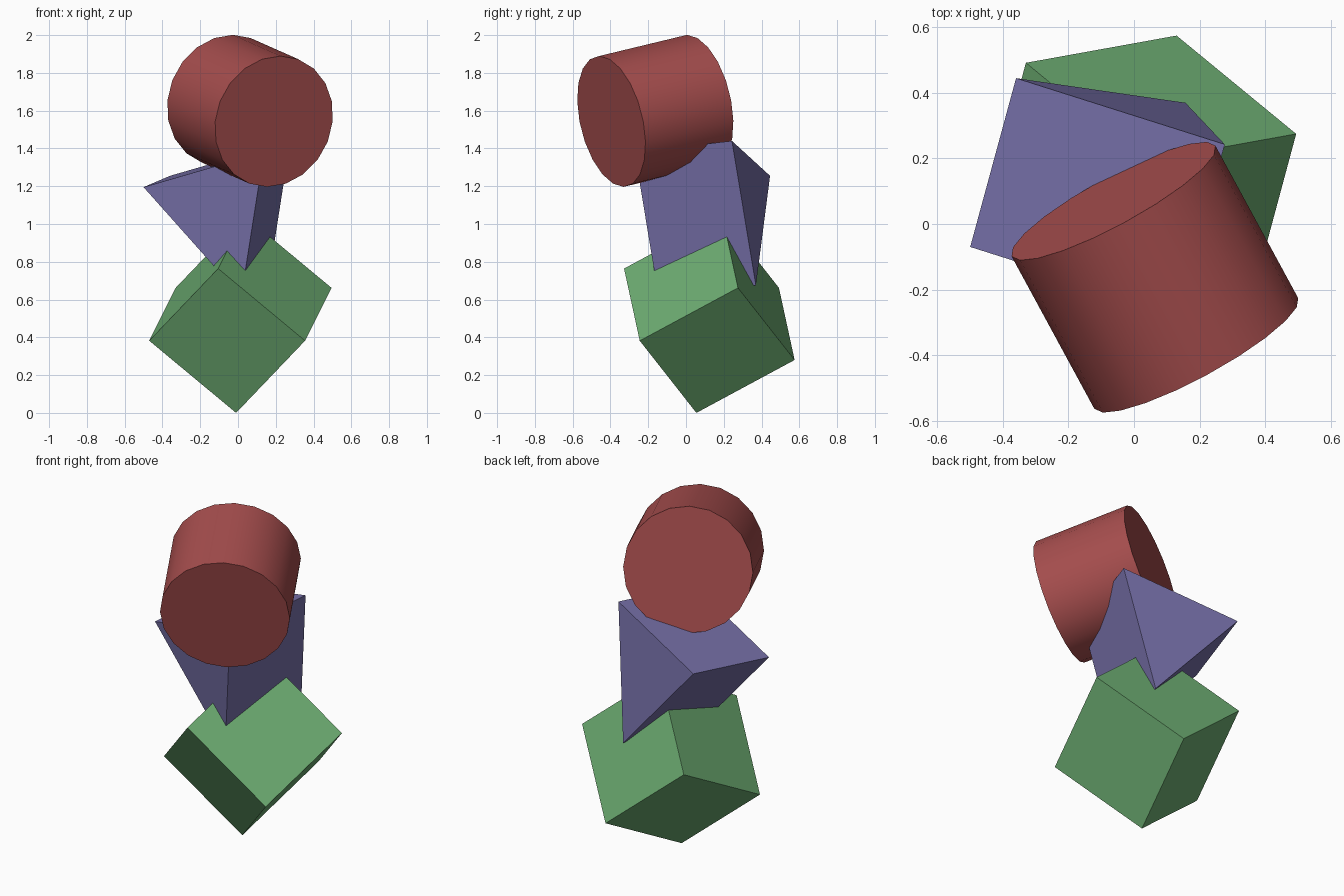
import bpy, bmesh, math
from mathutils import Vector

if "Cube" in bpy.data.objects:
    bpy.data.objects.remove(bpy.data.objects["Cube"])


def finish(name, bm, colour):
    bmesh.ops.recalc_face_normals(bm, faces=bm.faces[:])
    me = bpy.data.meshes.new(name)
    bm.to_mesh(me)
    bm.free()
    ob = bpy.data.objects.new(name, me)
    bpy.context.collection.objects.link(ob)
    mat = bpy.data.materials.new(name + "_colour")
    mat.diffuse_color = (*colour, 1)
    mat.use_nodes = True
    mat.node_tree.nodes["Principled BSDF"].inputs["Base Color"].default_value = mat.diffuse_color
    me.materials.append(mat)
    return ob


def prism(name, base, direction, colour):
    """Extrude a flat polygon along a direction."""
    bm = bmesh.new()
    face = bm.faces.new([bm.verts.new(p) for p in base])
    ext = bmesh.ops.extrude_face_region(bm, geom=[face], use_keep_orig=True)
    verts = [g for g in ext["geom"] if isinstance(g, bmesh.types.BMVert)]
    bmesh.ops.translate(bm, verts=verts, vec=direction)
    return finish(name, bm, colour)


# Bottom cube balanced on one corner
corner = Vector((-0.01, 0.055, 0))
e1 = Vector((0.14, 0.52, 0.28))
e2 = Vector((0.365, -0.30, 0.382))
e3 = Vector((-0.46, -0.083, 0.382))
prism("bottom_block", [corner, corner + e2, corner + e2 + e3, corner + e3],
      e1, (0.15, 0.41, 0.165))

# Middle triangular wedge, point down
prism("middle_wedge", [(-0.36, 0.445, 1.255), (0.277, 0.243, 1.44), (0.157, 0.37, 0.675)],
      Vector((-0.14, -0.515, -0.06)), (0.18, 0.16, 0.39))

# Top tilted drum, with one rim vertex pointing up
front, back = Vector((0.19, -0.395, 1.543)), Vector((-0.0625, 0.07, 1.655))
axis = (back - front).normalized()
up = (Vector((0, 0, 1)) - axis * axis.z).normalized()
side = up.cross(axis)
SIDES, RADIUS = 20, 0.354
rim = [front + RADIUS * (up * math.cos(a) + side * math.sin(a))
       for a in (2 * math.pi * i / SIDES for i in range(SIDES))]
drum = prism("top_drum", rim, back - front, (0.38, 0.075, 0.075))
bpy.context.view_layer.objects.active = drum
drum.select_set(True)
bpy.ops.object.shade_smooth_by_angle(angle=math.radians(35))
